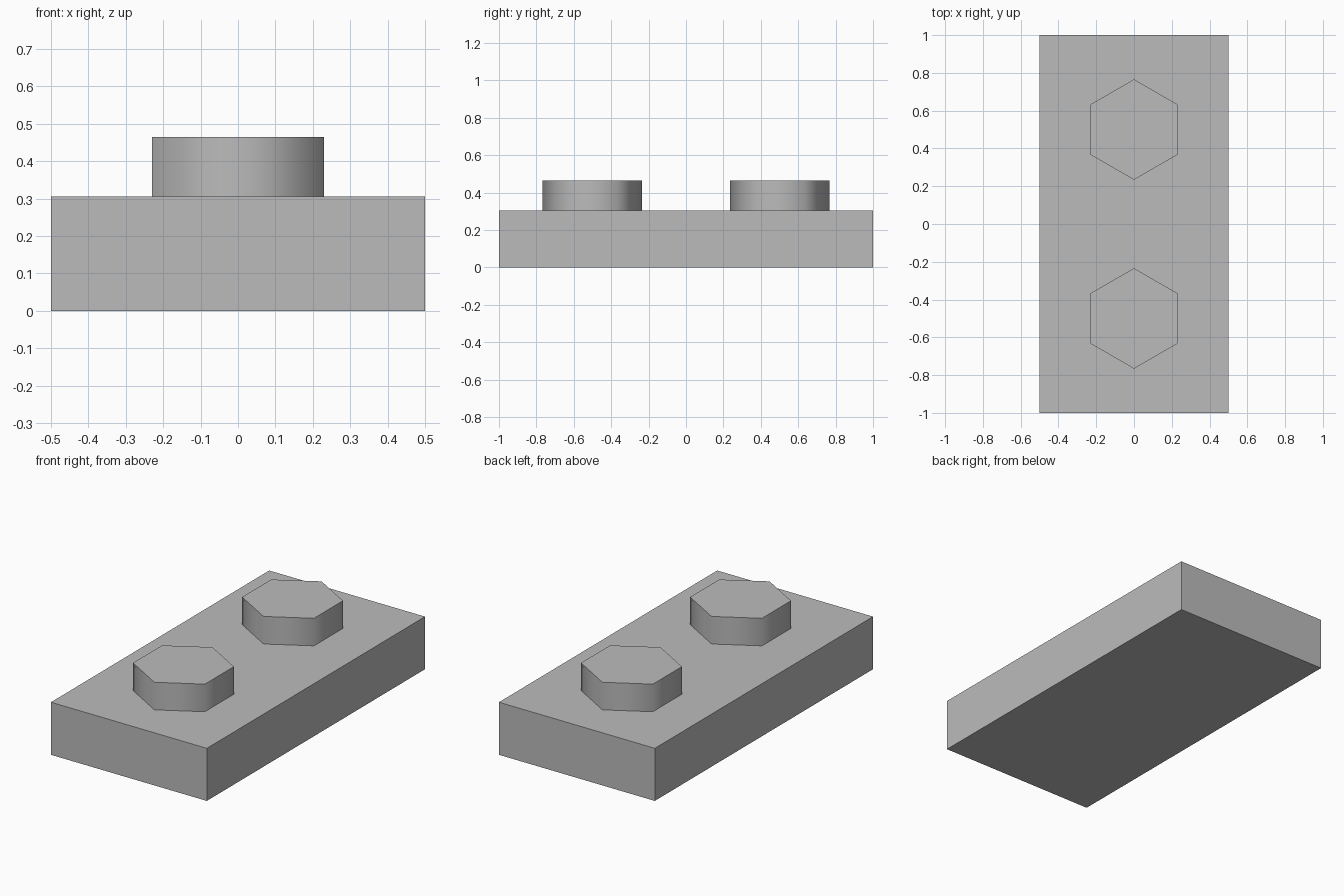
import bpy
import math

default_cube = bpy.data.objects.get("Cube")
if default_cube:
    bpy.data.objects.remove(default_cube, do_unlink=True)

BASE_HEIGHT = 0.305
STUD_HEIGHT = 0.16
STUD_RADIUS = 0.266

# Single plain grey
grey = bpy.data.materials.new("light_grey")
grey.use_nodes = True
colour = (0.5, 0.5, 0.5, 1.0)
grey.diffuse_color = colour
grey.node_tree.nodes["Principled BSDF"].inputs["Base Color"].default_value = colour


def finish(name):
    obj = bpy.context.object
    obj.name = name
    obj.data.name = name
    obj.data.materials.append(grey)
    return obj


# Flat rectangular base
bpy.ops.mesh.primitive_cube_add(size=1, location=(0, 0, BASE_HEIGHT / 2))
base = finish("base_plate")
base.scale = (1, 2, BASE_HEIGHT)
bpy.ops.object.transform_apply(location=False, rotation=False, scale=True)

# Hexagonal studs with smooth sides and sharp rims
for name, y in (("front_stud", -0.5), ("back_stud", 0.5)):
    bpy.ops.mesh.primitive_cylinder_add(
        vertices=6, radius=STUD_RADIUS, depth=STUD_HEIGHT,
        location=(0, y, BASE_HEIGHT + STUD_HEIGHT / 2))
    finish(name)
    bpy.ops.object.shade_smooth_by_angle(angle=math.radians(70))
